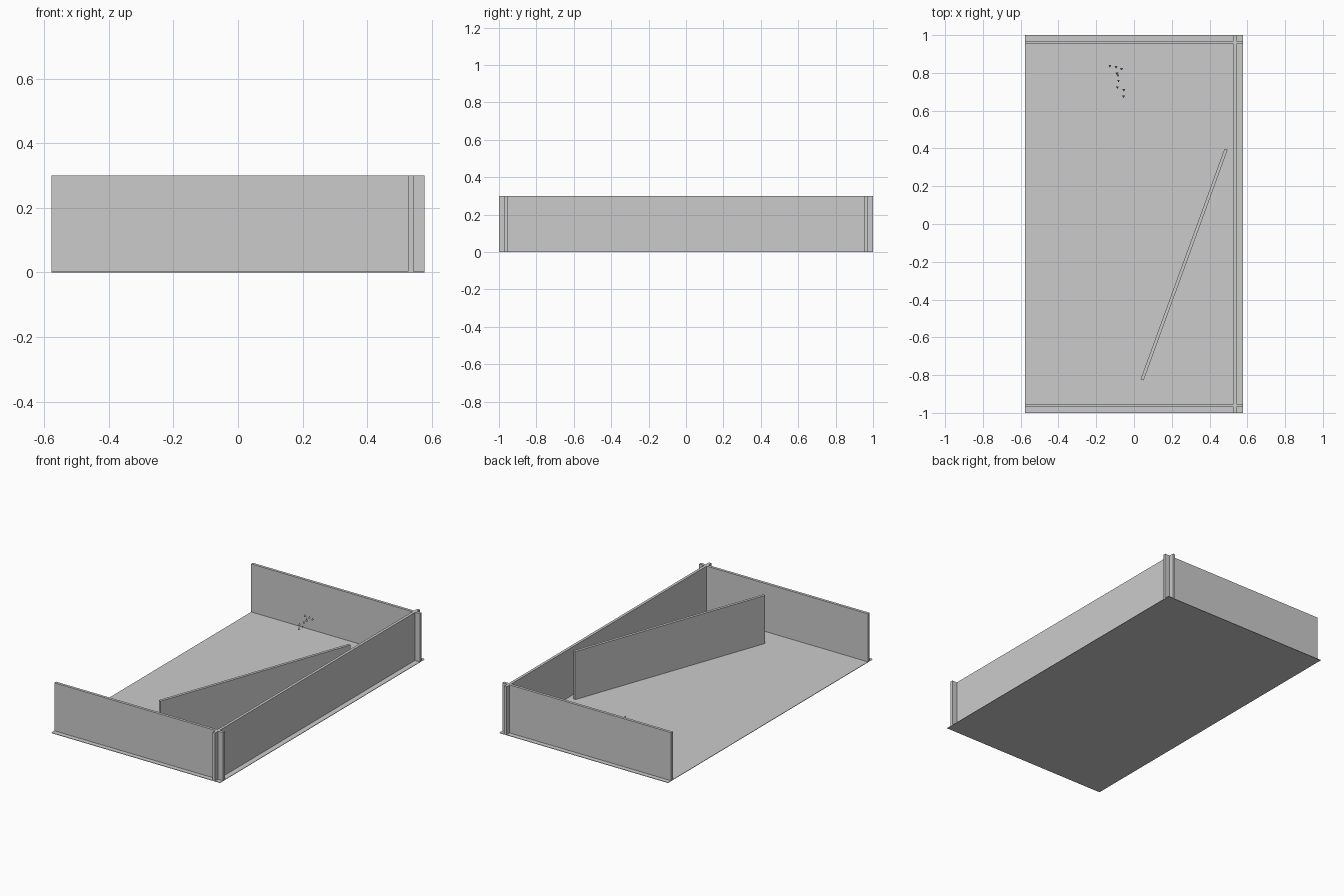
import bpy
from math import radians

if "Cube" in bpy.data.objects:
    bpy.data.objects.remove(bpy.data.objects["Cube"])

HALF_X, HEIGHT, FLOOR, THICK = 0.577, 0.30, 0.003, 0.017


def box(name, center, size, turn=0.0):
    bpy.ops.mesh.primitive_cube_add(size=1, location=center, rotation=(0, 0, radians(turn)))
    ob = bpy.context.object
    ob.name = name
    ob.scale = size
    bpy.ops.object.transform_apply(location=False, rotation=False, scale=True)
    return ob


wall_h = HEIGHT - FLOOR
wall_z = FLOOR + wall_h / 2

# Thin floor slab
box("floor", (0, 0, FLOOR / 2), (2 * HALF_X, 2, FLOOR))

# End walls and long side wall, crossing at the corners
for name, side in (("front_wall", -1), ("back_wall", 1)):
    box(name, (0, side * 0.9615, wall_z), (2 * HALF_X, THICK, wall_h))
box("side_wall", (0.535, 0, wall_z), (THICK, 2, wall_h))

# Slanted inner partition
box("partition", (0.265, -0.215, wall_z), (THICK, 1.3, wall_h), turn=-20)

# Cluster of tiny three-sided markers floating at mid height
spots = [(-0.128, 0.837), (-0.095, 0.831), (-0.066, 0.821),
         (-0.090, 0.797), (-0.085, 0.788), (-0.082, 0.759),
         (-0.088, 0.724), (-0.054, 0.710), (-0.056, 0.675)]
for i, (x, y) in enumerate(spots):
    bpy.ops.mesh.primitive_cone_add(vertices=3, radius1=0.009, radius2=0, depth=0.014,
                                    location=(x, y, 0.147), rotation=(0, 0, radians(180)))
    bpy.context.object.name = f"marker_{i + 1}"
